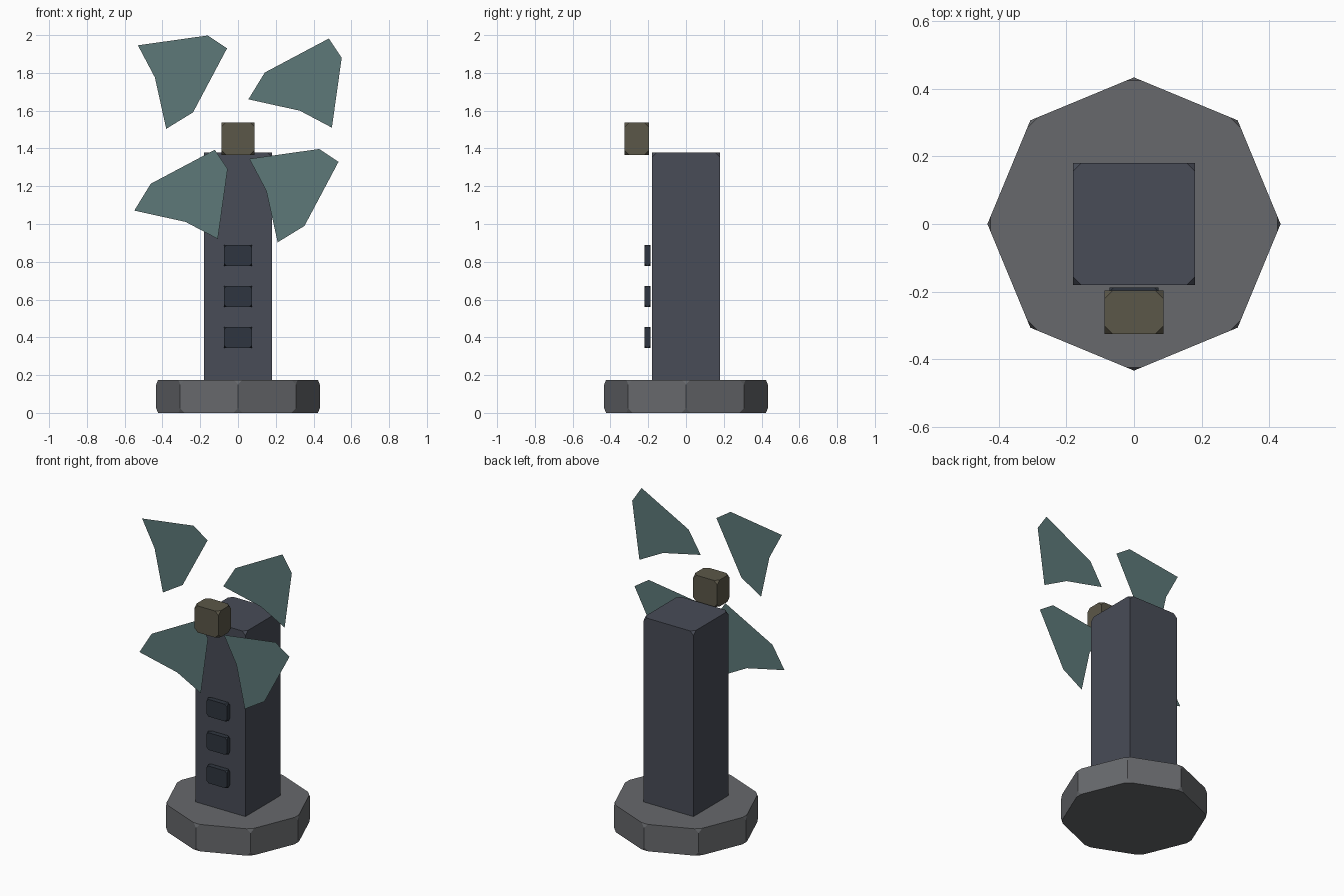
import bpy, bmesh, math
from mathutils import Matrix

if "Cube" in bpy.data.objects:
    bpy.data.objects.remove(bpy.data.objects["Cube"])


def material(name, rgb):
    m = bpy.data.materials.new(name)
    m.diffuse_color = (*rgb, 1)
    m.use_nodes = True
    m.node_tree.nodes["Principled BSDF"].inputs["Base Color"].default_value = m.diffuse_color
    return m


STONE = material("base_grey", (0.135, 0.14, 0.15))
SLATE = material("tower_slate", (0.065, 0.072, 0.095))
DARK = material("window_dark", (0.028, 0.036, 0.05))
BRASS = material("hub_brown", (0.105, 0.095, 0.065))
TEAL = material("blade_teal", (0.11, 0.19, 0.19))


def add_object(name, bm, mat, chip=0):
    bmesh.ops.recalc_face_normals(bm, faces=bm.faces)
    mesh = bpy.data.meshes.new(name)
    bm.to_mesh(mesh)
    bm.free()
    mesh.materials.append(mat)
    ob = bpy.data.objects.new(name, mesh)
    bpy.context.collection.objects.link(ob)
    if chip:  # clipped corners
        mod = ob.modifiers.new("clipped_corners", 'BEVEL')
        mod.affect = 'VERTICES'
        mod.limit_method = 'NONE'
        mod.width = chip
        mod.segments = 1
    return ob


def box(name, lo, hi, mat, chip):
    bm = bmesh.new()
    size = [b - a for a, b in zip(lo, hi)]
    mid = [(a + b) / 2 for a, b in zip(lo, hi)]
    bmesh.ops.create_cube(bm, size=1, matrix=Matrix.Translation(mid) @ Matrix.Diagonal((*size, 1)))
    return add_object(name, bm, mat, chip)


# Octagonal base, with vertices on the axes
bm = bmesh.new()
ring = [bm.verts.new((0.433 * math.cos(i * math.pi / 4), 0.433 * math.sin(i * math.pi / 4), 0))
        for i in range(8)]
bottom = bm.faces.new(ring)
top = bmesh.ops.extrude_face_region(bm, geom=[bottom], use_keep_orig=True)
bmesh.ops.translate(bm, vec=(0, 0, 0.175),
                    verts=[v for v in top["geom"] if isinstance(v, bmesh.types.BMVert)])
add_object("base", bm, STONE, 0.025)

# Square tower and the hub in front of its top
box("tower", (-0.18, -0.18, 0.15), (0.18, 0.18, 1.378), SLATE, 0.024)
box("hub", (-0.087, -0.325, 1.365), (0.087, -0.197, 1.538), BRASS, 0.024)

# Column of three windows
for i in range(3):
    z = 0.40 + i * 0.217
    box(f"window_{i + 1}", (-0.073, -0.22, z - 0.056), (0.073, -0.187, z + 0.056), DARK, 0.014)

# Four flat blades: one outline, with x and z swapped on alternate ones
outline = [(-0.235, 0.195), (0.135, 0.247), (0.237, 0.179),
           (0.057, -0.16), (-0.085, -0.247), (-0.145, 0.025)]
for i, (cx, cz, swap) in enumerate([(-0.295, 1.751, False), (0.302, 1.745, True),
                                    (0.295, 1.150, False), (-0.302, 1.156, True)]):
    bm = bmesh.new()
    pts = [(b, a) if swap else (a, b) for a, b in outline]
    face = bm.faces.new([bm.verts.new((cx + a, -0.23, cz + b)) for a, b in pts])
    add_object(f"blade_{i + 1}", bm, TEAL)
